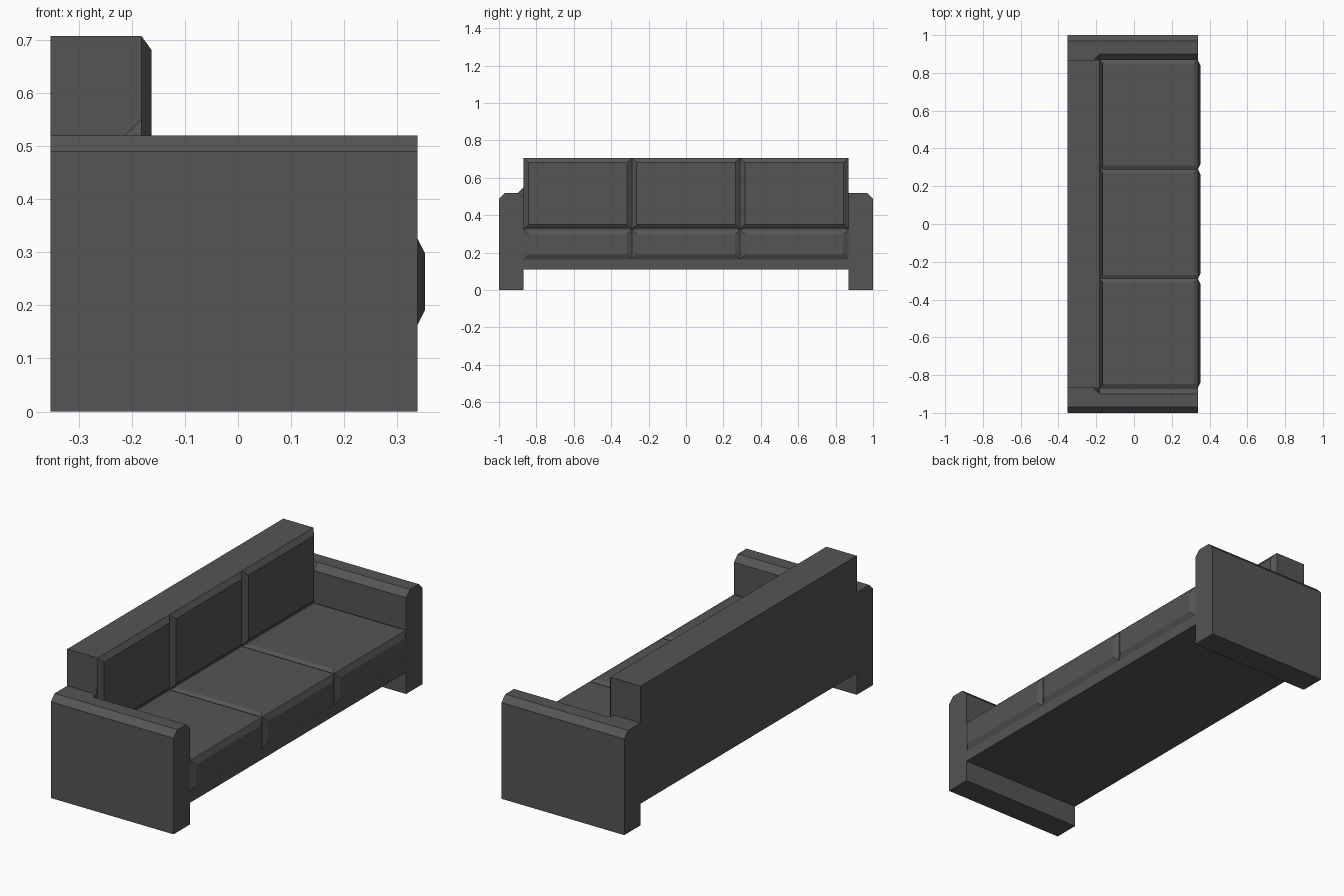
import bpy, bmesh
from mathutils import Vector

if "Cube" in bpy.data.objects:
    bpy.data.objects.remove(bpy.data.objects["Cube"])

fabric = bpy.data.materials.new("charcoal_fabric")
fabric.diffuse_color = (0.09, 0.09, 0.09, 1)
fabric.use_nodes = True
fabric.node_tree.nodes["Principled BSDF"].inputs["Base Color"].default_value = fabric.diffuse_color

# Main measurements
BACK, FRONT, BACKREST = -0.353, 0.338, -0.182
INNER, OUTER, CH = 0.868, 1.0, 0.031
ARM_TOP, SEAT_TOP, TOP, BOTTOM = 0.52, 0.325, 0.707, 0.11


def finish(name, bm):
    bmesh.ops.recalc_face_normals(bm, faces=bm.faces)
    mesh = bpy.data.meshes.new(name)
    bm.to_mesh(mesh)
    bm.free()
    mesh.materials.append(fabric)
    obj = bpy.data.objects.new(name, mesh)
    bpy.context.collection.objects.link(obj)


def hull(name, points):
    """Convex solid around a few corner points."""
    bm = bmesh.new()
    for p in points:
        bm.verts.new(p)
    bmesh.ops.convex_hull(bm, input=bm.verts)
    bmesh.ops.dissolve_limit(bm, angle_limit=0.01, verts=bm.verts, edges=bm.edges)
    finish(name, bm)


def box(name, x0, x1, y0, y1, z0, z1):
    hull(name, [(x, y, z) for x in (x0, x1) for y in (y0, y1) for z in (z0, z1)])


def cushion(name, corner, u, v, normal, inset, height):
    """Raised panel with sloping edges."""
    c, u, v, n = (Vector(a) for a in (corner, u, v, normal))
    du, dv = u.normalized() * inset, v.normalized() * inset
    low = [c, c + u, c + u + v, c + v]
    lift = n * height
    high = [c + du + dv + lift, c + u - du + dv + lift,
            c + u + v - du - dv + lift, c + v + du - dv + lift]
    hull(name, low + high)


# Seat base and backrest
box("seat_base", BACKREST, FRONT, -INNER, INNER, BOTTOM, SEAT_TOP)
box("backrest", BACK, BACKREST, -INNER, INNER, BOTTOM, TOP)

# Arms with chamfered top edges
for side, label in ((-1, "right"), (1, "left")):
    profile = [(INNER, 0), (OUTER, 0), (OUTER, ARM_TOP - CH), (OUTER - CH, ARM_TOP),
               (INNER + CH, ARM_TOP), (INNER, ARM_TOP - CH)]
    hull(label + "_arm", [(x, side * y, z) for x in (BACK, FRONT) for y, z in profile])

# Square fill where each arm meets the backrest, with mitred corners
wedge = [(INNER, ARM_TOP - CH), (INNER + CH, ARM_TOP), (INNER, ARM_TOP)]
hull("left_arm_joint", [(BACK, y, z) for y, z in wedge] +
     [(BACKREST, y, z) for y, z in wedge[:2]] + [(BACKREST - CH, INNER, ARM_TOP)])
hull("right_arm_joint", [(x, -y, z) for x in (BACK, BACKREST) for y, z in wedge])
hull("right_arm_gusset", [(BACKREST, -INNER, ARM_TOP), (BACKREST - CH, -INNER, ARM_TOP),
                          (BACKREST, -INNER - CH, ARM_TOP), (BACKREST, -INNER, ARM_TOP + CH)])

# Three sets of seat, front and back cushions
width = 2 * INNER / 3
for i in range(3):
    y = -INNER + i * width
    across = (0, width, 0)
    cushion(f"seat_cushion_{i + 1}", (BACKREST, y, SEAT_TOP), across,
            (FRONT - BACKREST, 0, 0), (0, 0, 1), 0.02, 0.01)
    cushion(f"front_cushion_{i + 1}", (FRONT, y, 0.163), across,
            (0, 0, SEAT_TOP - 0.163), (1, 0, 0), 0.028, 0.014)
    cushion(f"back_cushion_{i + 1}", (BACKREST, y, SEAT_TOP), across,
            (0, 0, TOP - SEAT_TOP), (1, 0, 0), 0.026, 0.019)
